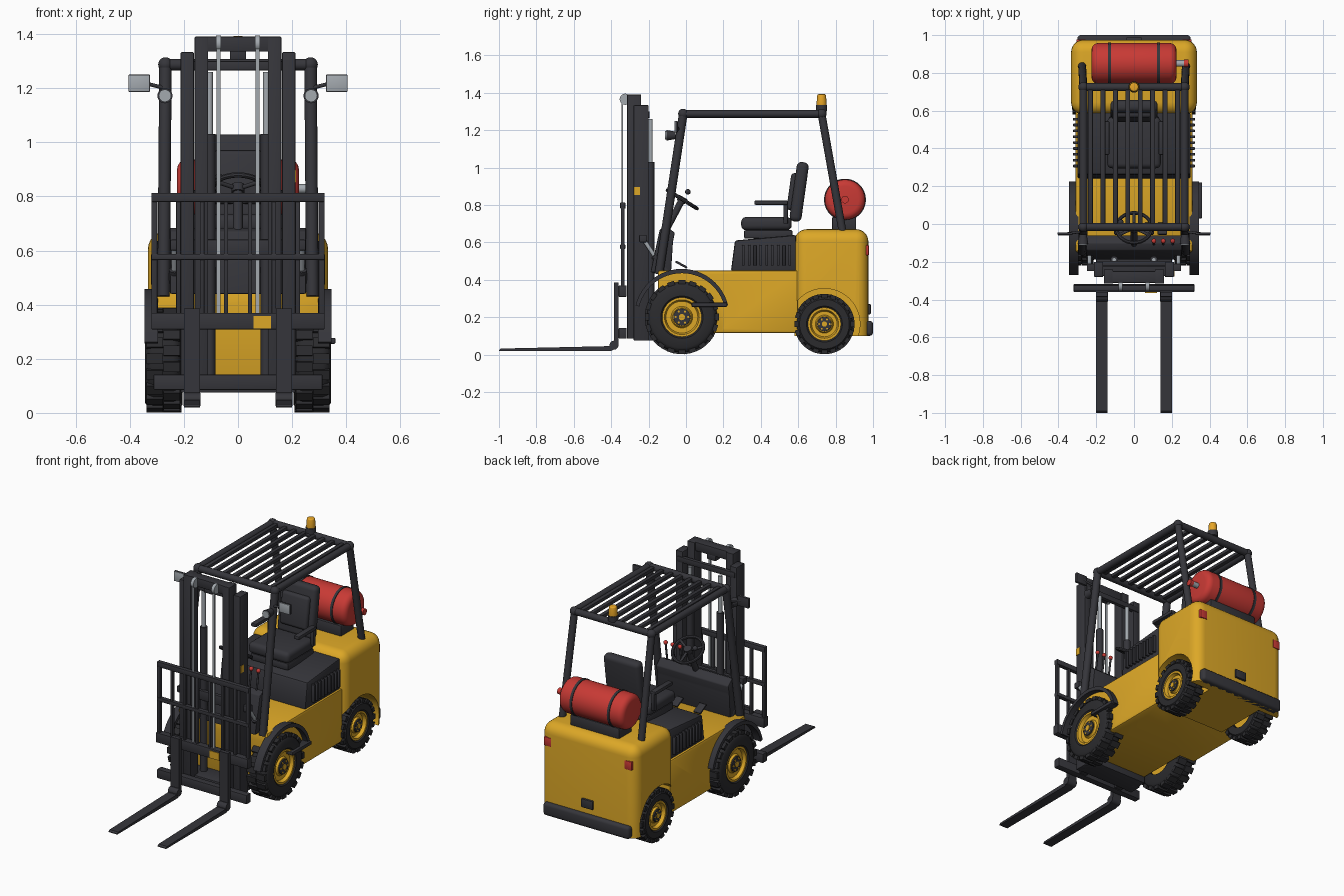
import bpy, bmesh, math
from mathutils import Matrix, Vector, Euler

if "Cube" in bpy.data.objects:
    bpy.data.objects.remove(bpy.data.objects["Cube"])

def material(name, r, g, b):
    m = bpy.data.materials.new(name)
    m.diffuse_color = (r, g, b, 1)
    m.use_nodes = True
    m.node_tree.nodes["Principled BSDF"].inputs["Base Color"].default_value = m.diffuse_color
    return m

YELLOW = material("yellow paint", 0.72, 0.39, 0.02)
DARK = material("charcoal", 0.036, 0.036, 0.043)
TYRE = material("tyre rubber", 0.024, 0.024, 0.027)
RED = material("red", 0.58, 0.042, 0.035)
STEEL = material("light steel", 0.37, 0.40, 0.43)
AMBER = material("amber", 0.80, 0.38, 0.02)

def finish(name, bm, mat):
    bmesh.ops.recalc_face_normals(bm, faces=bm.faces)
    me = bpy.data.meshes.new(name)
    bm.to_mesh(me)
    bm.free()
    me.materials.append(mat)
    me.shade_smooth()
    me.set_sharp_from_angle(angle=math.radians(35))
    ob = bpy.data.objects.new(name, me)
    bpy.context.collection.objects.link(ob)
    return ob

def bevel(bm, size, seg=2, keep=lambda e: True):
    if size:
        bmesh.ops.bevel(bm, geom=[e for e in bm.edges if keep(e)], offset=size,
                        segments=seg, profile=0.5, affect='EDGES', clamp_overlap=True)

def box(name, x, y, z, mat, bev=0.004, rx=0, seg=2, keep=lambda e: True):
    """Box from (min, max) ranges, optionally turned about its own x axis."""
    bm = bmesh.new()
    bmesh.ops.create_cube(bm, size=1)
    bmesh.ops.scale(bm, vec=(x[1] - x[0], y[1] - y[0], z[1] - z[0]), verts=bm.verts)
    bevel(bm, bev, seg, keep)
    c = Vector((sum(x) / 2, sum(y) / 2, sum(z) / 2))
    bm.transform(Matrix.Translation(c) @ Euler((rx, 0, 0)).to_matrix().to_4x4())
    return finish(name, bm, mat)

def rod(name, a, b, r, mat, r2=None, seg=20, bev=0):
    a, b = Vector(a), Vector(b)
    bm = bmesh.new()
    bmesh.ops.create_cone(bm, cap_ends=True, segments=seg, radius1=r,
                          radius2=r if r2 is None else r2, depth=(b - a).length)
    bevel(bm, bev, 4, lambda e: any(len(f.verts) > 4 for f in e.link_faces))
    q = Vector((0, 0, 1)).rotation_difference(b - a)
    bm.transform(Matrix.Translation((a + b) / 2) @ q.to_matrix().to_4x4())
    return finish(name, bm, mat)

def ball(name, c, r, mat):
    bm = bmesh.new()
    bmesh.ops.create_uvsphere(bm, u_segments=16, v_segments=10, radius=r)
    bm.transform(Matrix.Translation(c))
    return finish(name, bm, mat)

def prism(name, pts, x, mat, bev=0.0):
    """Side profile in (y, z) extruded across x."""
    bm = bmesh.new()
    f = bm.faces.new([bm.verts.new((x[0], *p)) for p in pts])
    g = bmesh.ops.extrude_face_region(bm, geom=[f])["geom"]
    bmesh.ops.translate(bm, vec=(x[1] - x[0], 0, 0),
                        verts=[v for v in g if isinstance(v, bmesh.types.BMVert)])
    bevel(bm, bev)
    return finish(name, bm, mat)

def lathe(name, prof, c, mat, seg=48):
    """Closed (x, radius) profile spun about an x axis through (y, z) = c."""
    bm = bmesh.new()
    rings = [[bm.verts.new((x, c[0] + r * math.cos(2 * math.pi * i / seg),
                            c[1] + r * math.sin(2 * math.pi * i / seg))) for x, r in prof]
             for i in range(seg)]
    for i in range(seg):
        a, b = rings[i], rings[(i + 1) % seg]
        for j in range(len(prof)):
            k = (j + 1) % len(prof)
            bm.faces.new((a[j], a[k], b[k], b[j]))
    return finish(name, bm, mat)

def torus(name, c, R, r, mat, rx):
    bm = bmesh.new()
    n, m = 32, 8
    vs = [[bm.verts.new(((R + r * math.cos(2 * math.pi * j / m)) * math.cos(2 * math.pi * i / n),
                         (R + r * math.cos(2 * math.pi * j / m)) * math.sin(2 * math.pi * i / n),
                         r * math.sin(2 * math.pi * j / m))) for j in range(m)] for i in range(n)]
    for i in range(n):
        for j in range(m):
            bm.faces.new((vs[i][j], vs[(i + 1) % n][j], vs[(i + 1) % n][(j + 1) % m], vs[i][(j + 1) % m]))
    bm.transform(Matrix.Translation(c) @ Matrix.Rotation(rx, 4, 'X'))
    return finish(name, bm, mat)

def cut(ob, a, b, r):
    c = rod("arch_cutter", a, b, r, YELLOW, seg=48)
    m = ob.modifiers.new("arch", 'BOOLEAN')
    m.operation, m.solver, m.object = 'DIFFERENCE', 'EXACT', c
    bpy.context.view_layer.objects.active = ob
    bpy.ops.object.modifier_apply(modifier=m.name)
    bpy.data.objects.remove(c)
    ob.data.set_sharp_from_angle(angle=math.radians(35))

FRONT, REAR = (-0.022, 0.2), (0.74, 0.163)   # wheel centres (y, z)

# chassis and counterweight with wheel arches
chassis = box("chassis", (-0.31, 0.31), (-0.15, 0.60), (0.115, 0.45), YELLOW, 0.012)
weight = box("counterweight", (-0.333, 0.333), (0.58, 0.975), (0.1, 0.67), YELLOW, 0.065, seg=6,
             keep=lambda e: any(v.co.z > 0 for v in e.verts))
for s in (-1, 1):
    cut(chassis, (s * 0.195, *FRONT), (s * 0.5, *FRONT), 0.228)
    cut(weight, (s * 0.19, *REAR), (s * 0.5, *REAR), 0.19)

def wheel(name, s, c, R, x0, x1, rim):
    # tyre carcass, tread lugs, rim, hub and bolts
    b, w = R - 0.010, x1 - x0
    prof = [(x0, rim), (x0, R * 0.82), (x0 + 0.012, b - 0.008), (x0 + 0.03, b), (x1 - 0.03, b),
            (x1 - 0.012, b - 0.008), (x1, R * 0.82), (x1, rim + 0.008), (x1 - 0.008, rim)]
    lathe(name + "_tyre", [(s * x, r) for x, r in prof], c, TYRE)
    bm = bmesh.new()
    n = 20
    for i in range(2 * n):
        a = math.pi * i / n
        x = s * (x0 + w * (0.26 if i % 2 else 0.74))
        bmesh.ops.create_cube(bm, size=1, matrix=Matrix.Translation((x, *c)) @ Matrix.Rotation(a, 4, 'X')
                              @ Matrix.Translation((0, 0, R - 0.012))
                              @ Matrix.Diagonal((w * 0.46, R * 0.19, 0.022, 1)))
    finish(name + "_tread", bm, TYRE)
    o = x1 - 0.006
    dish = [(x0 + 0.02, 0.002), (x0 + 0.02, rim), (o, rim), (o, rim - 0.012), (o - 0.02, rim - 0.02),
            (o - 0.02, rim * 0.55), (o - 0.008, rim * 0.48), (o - 0.008, 0.002)]
    lathe(name + "_rim", [(s * x, r) for x, r in dish], c, YELLOW, 40)
    rod(name + "_hub", (s * (o - 0.02), *c), (s * o, *c), rim * 0.44, DARK, bev=0.003)
    rod(name + "_hub_cap", (s * o, *c), (s * (o + 0.004), *c), rim * 0.16, YELLOW)
    for i in range(6):
        a = math.pi * i / 3
        p = (c[0] + rim * 0.32 * math.cos(a), c[1] + rim * 0.32 * math.sin(a))
        rod(name + "_bolt", (s * o, *p), (s * (o + 0.004), *p), rim * 0.06, YELLOW, seg=6)

for s, side in ((-1, "left"), (1, "right")):
    wheel(side + "_front_wheel", s, FRONT, 0.199, 0.21, 0.343, 0.105)
    wheel(side + "_rear_wheel", s, REAR, 0.162, 0.205, 0.328, 0.088)
    # front fender band
    arc = [math.radians(14 + 152 * i / 24) for i in range(25)]
    pts = [(FRONT[0] + 0.255 * math.cos(a), FRONT[1] + 0.258 * math.sin(a)) for a in arc]
    pts += [(FRONT[0] + 0.235 * math.cos(a), FRONT[1] + 0.235 * math.sin(a)) for a in reversed(arc)]
    prism(side + "_fender", pts, (s * 0.295, s * 0.345), DARK)
    # mast rails, lift cylinders, chains and tilt cylinders
    xs = lambda a, b: tuple(sorted((s * a, s * b)))
    box(side + "_outer_mast_rail", xs(0.163, 0.212), (-0.28, -0.2), (0.075, 1.333), DARK)
    box(side + "_inner_mast_rail", xs(0.11, 0.16), (-0.315, -0.24), (0.085, 1.39), DARK)
    rod(side + "_lift_cylinder", (s * 0.105, -0.19, 0.12), (s * 0.105, -0.19, 1.03), 0.021, DARK)
    rod(side + "_lift_rod", (s * 0.105, -0.19, 1.03), (s * 0.105, -0.19, 1.26), 0.012, STEEL)
    rod(side + "_chain_pulley", (s * 0.062, -0.325, 1.365), (s * 0.082, -0.325, 1.365), 0.03, STEEL)
    box(side + "_chain", xs(0.065, 0.079), (-0.346, -0.338), (0.36, 1.365), STEEL, 0)
    rod(side + "_tilt_cylinder", (s * 0.235, -0.17, 0.53), (s * 0.235, -0.10, 0.44), 0.02, DARK)
    rod(side + "_tilt_rod", (s * 0.235, -0.23, 0.62), (s * 0.235, -0.17, 0.53), 0.011, STEEL)
    box(side + "_tilt_bracket", xs(0.2, 0.25), (-0.25, -0.21), (0.60, 0.64), DARK)
    # fork: shank, heel and tapered blade
    fork = [(-0.36, 0.385), (-0.385, 0.385), (-0.385, 0.075), (-0.41, 0.045), (-0.99, 0.032),
            (-1.0, 0.024), (-1.0, 0.02), (-0.40, 0.02), (-0.37, 0.035), (-0.36, 0.06)]
    prism(side + "_fork", fork, xs(0.14, 0.2), DARK)
    rod(side + "_fork_heel", (s * 0.138, -0.385, 0.05), (s * 0.202, -0.385, 0.05), 0.024, DARK)
    # guard pillars and roof side rail
    rod(side + "_front_pillar", (s * 0.275, -0.145, 0.43), (s * 0.268, -0.015, 1.285), 0.023, DARK)
    rod(side + "_rear_pillar", (s * 0.275, 0.84, 0.64), (s * 0.268, 0.725, 1.285), 0.021, DARK)
    rod(side + "_roof_rail", (s * 0.268, -0.015, 1.287), (s * 0.268, 0.725, 1.287), 0.021, DARK)
    for y in (-0.015, 0.725):
        ball(side + "_roof_corner", (s * 0.268, y, 1.287), 0.027, DARK)
    # mirror and headlamp
    rod(side + "_mirror_arm", (s * 0.27, -0.04, 1.2), (s * 0.35, -0.05, 1.22), 0.007, DARK)
    box(side + "_mirror_back", xs(0.325, 0.405), (-0.058, -0.044), (1.186, 1.25), DARK)
    box(side + "_mirror_glass", xs(0.327, 0.403), (-0.062, -0.057), (1.188, 1.248), STEEL, 0.001)
    rod(side + "_headlamp", (s * 0.27, -0.055, 1.172), (s * 0.27, -0.105, 1.172), 0.02, DARK, 0.028)
    rod(side + "_headlamp_lens", (s * 0.27, -0.104, 1.172), (s * 0.27, -0.112, 1.172), 0.023, STEEL)
    # tail light, hood louvres, armrest
    box(side + "_tail_light", xs(0.255, 0.305), (0.945, 0.978), (0.53, 0.585), RED)
    for i in range(9):
        y = 0.30 + i * 0.031
        box(side + "_louvre", xs(0.29, 0.322), (y, y + 0.014), (0.475, 0.585), DARK, 0.002)
    box(side + "_armrest", xs(0.13, 0.168), (0.365, 0.545), (0.80, 0.824), DARK, 0.008)
    box(side + "_armrest_post", xs(0.14, 0.16), (0.52, 0.545), (0.70, 0.81), DARK)

# mast crossbars
for n, x, y, z in (("mast_top_bar", 0.16, (-0.312, -0.25), (1.335, 1.39)),
                   ("mast_upper_bar", 0.2, (-0.22, -0.195), (1.265, 1.30)),
                   ("mast_head_block", 0.03, (-0.3, -0.25), (1.305, 1.34)),
                   ("mast_middle_bar", 0.2, (-0.225, -0.2), (0.58, 0.64)),
                   ("mast_foot", 0.2, (-0.275, -0.14), (0.075, 0.125))):
    box(n, (-x, x), y, z, DARK)
# carriage and load backrest
box("carriage_upper_plate", (-0.32, 0.32), (-0.36, -0.318), (0.308, 0.37), DARK)
box("carriage_lower_plate", (-0.312, 0.312), (-0.36, -0.318), (0.085, 0.142), DARK)
for z in ((0.78, 0.813), (0.565, 0.588)):
    box("backrest_bar", (-0.32, 0.32), (-0.352, -0.324), z, DARK)
for i in range(8):
    x = -0.309 + i * 0.0883
    w = 0.011 if i in (0, 7) else 0.008
    box("backrest_upright", (x - w, x + w), (-0.348, -0.328), (0.36, 0.79), DARK, 0.002)
box("carriage_label", (0.058, 0.122), (-0.364, -0.359), (0.312, 0.358), YELLOW, 0)
box("mast_label", (0.211, 0.215), (-0.278, -0.246), (0.852, 0.897), YELLOW, 0)

# roof: cross bars and slats
for y in (-0.015, 0.725):
    rod("roof_cross_bar", (-0.268, y, 1.287), (0.268, y, 1.287), 0.021, DARK)
for i in range(8):
    x = (i - 3.5) * 0.066
    box("roof_slat", (x - 0.013, x + 0.013), (-0.015, 0.725), (1.278, 1.3), DARK)
# beacon
rod("beacon_base", (0, 0.725, 1.3), (0, 0.725, 1.335), 0.03, DARK)
rod("beacon", (0, 0.725, 1.33), (0, 0.725, 1.392), 0.028, AMBER, 0.023, bev=0.007)

# dashboard, pedals, steering and levers
prism("dashboard", [(-0.19, 0.44), (-0.08, 0.44), (-0.07, 0.60), (-0.06, 0.65), (-0.10, 0.685), (-0.14, 0.67)],
      (-0.252, 0.252), DARK, 0.006)
for x in (-0.08, 0.08, 0.15):
    box("pedal", (x - 0.025, x + 0.025), (-0.06, 0.01), (0.475, 0.487), DARK, rx=-0.5)
rod("steering_column", (0, -0.12, 0.64), (0, -0.022, 0.825), 0.018, DARK)
tilt = -math.radians(32)
torus("steering_wheel", (0, -0.02, 0.83), 0.093, 0.010, DARK, tilt)
spin = Matrix.Rotation(tilt, 3, 'X')
for a in (90, 210, 330):
    d = spin @ Vector((math.cos(math.radians(a)), math.sin(math.radians(a)), 0)) * 0.092
    rod("steering_spoke", (0, -0.02, 0.828), Vector((0, -0.02, 0.83)) + d, 0.008, DARK)
rod("steering_hub", (0, -0.028, 0.815), (0, -0.014, 0.842), 0.024, DARK)
ball("steering_knob", (-0.07, 0.01, 0.87), 0.015, DARK)
for x in (0.105, 0.155, 0.205):
    rod("lever", (x, -0.11, 0.66), (x, -0.09, 0.79), 0.006, DARK)
    ball("lever_knob", (x, -0.09, 0.795), 0.013, RED)

# seat hood and seat
prism("seat_hood", [(0.24, 0.445), (0.262, 0.61), (0.59, 0.64), (0.59, 0.445)], (-0.3, 0.3), DARK, 0.012)
box("seat_base", (-0.13, 0.13), (0.31, 0.57), (0.62, 0.665), DARK, 0.008)
box("seat_cushion", (-0.142, 0.142), (0.295, 0.565), (0.665, 0.735), DARK, 0.026, seg=4)
box("seat_back", (-0.125, 0.125), (0.573, 0.637), (0.71, 1.03), DARK, 0.026, rx=-0.14, seg=4)
box("seat_back_pad", (-0.095, 0.095), (0.55, 0.6), (0.77, 0.97), DARK, 0.018, rx=-0.14, seg=3)

# gas tank with straps, cradle and valve
rod("gas_tank", (-0.225, 0.85, 0.828), (0.225, 0.85, 0.828), 0.108, RED, seg=40, bev=0.035)
for x in (-0.13, 0.13):
    rod("tank_strap", (x - 0.008, 0.85, 0.828), (x + 0.008, 0.85, 0.828), 0.112, DARK, seg=40)
box("tank_cradle", (-0.17, 0.17), (0.78, 0.91), (0.66, 0.735), DARK, 0.008)
rod("tank_valve", (0.22, 0.85, 0.828), (0.268, 0.85, 0.828), 0.017, STEEL)
rod("tank_valve_knob", (0.266, 0.85, 0.828), (0.288, 0.85, 0.828), 0.02, RED)

# rear bumper, rear plate and side step
box("rear_bumper", (-0.3, 0.3), (0.93, 1.0), (0.1, 0.18), DARK, 0.018, seg=3)
box("rear_plate", (-0.04, 0.04), (0.965, 0.988), (0.215, 0.27), DARK, 0.005)
box("side_step", (0.30, 0.36), (0.03, 0.22), (0.255, 0.277), DARK)
